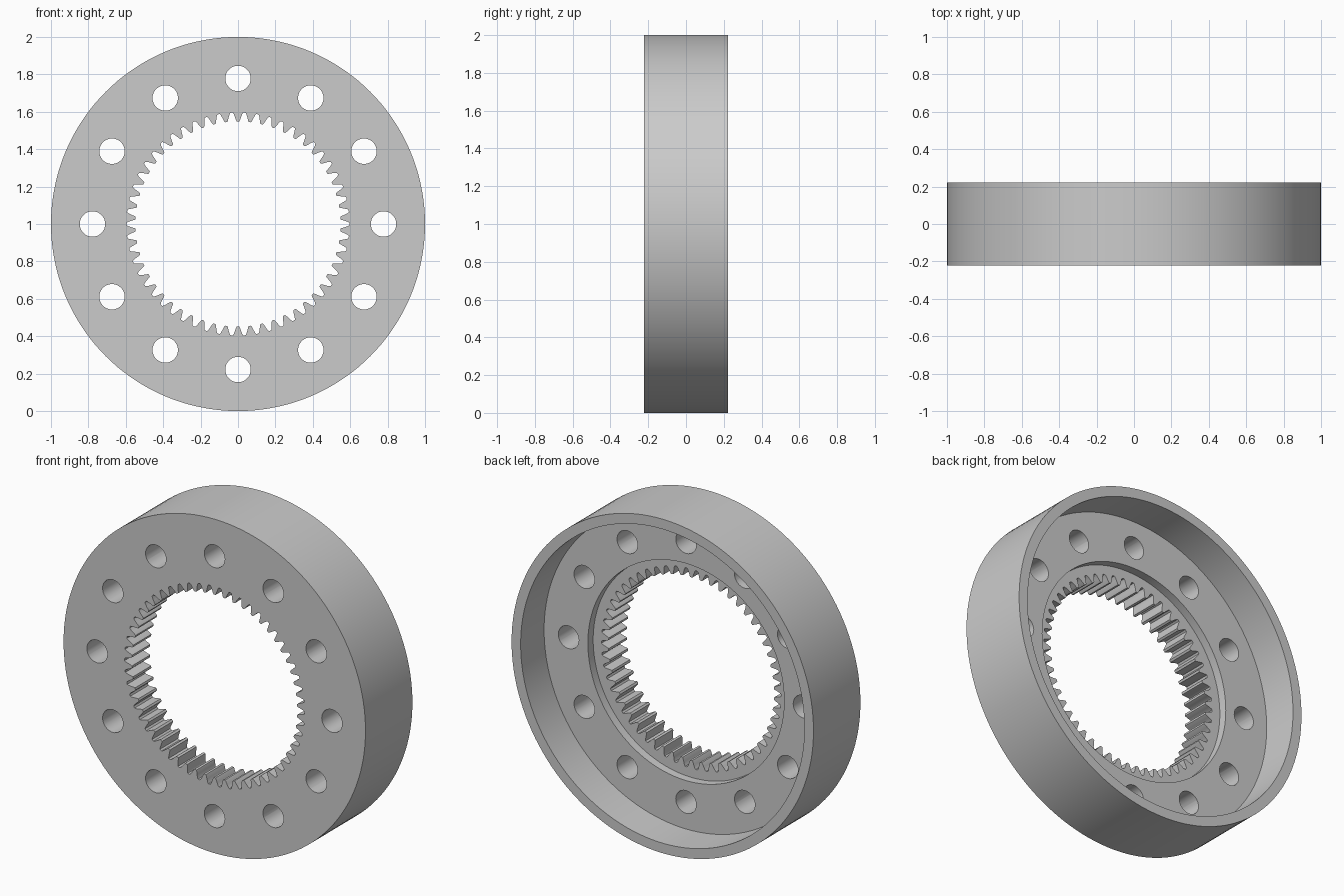
import bpy, bmesh, math
from mathutils import Matrix, Vector

cube = bpy.data.objects.get("Cube")
if cube:
    bpy.data.objects.remove(cube, do_unlink=True)

FRONT, BACK = -0.222, 0.222
FLOOR, TOOTH_BACK = 0.0, -0.05
TEETH, HOLES, SEGMENTS = 54, 12, 144
TIP, ROOT = 0.548, 0.596

steel = bpy.data.materials.new("grey steel")
steel.use_nodes = True
colour = (0.6, 0.6, 0.6, 1)
steel.diffuse_color = colour
steel.node_tree.nodes["Principled BSDF"].inputs["Base Color"].default_value = colour


def make_object(name, bm):
    bmesh.ops.recalc_face_normals(bm, faces=bm.faces)
    mesh = bpy.data.meshes.new(name)
    bm.to_mesh(mesh)
    bm.free()
    obj = bpy.data.objects.new(name, mesh)
    bpy.context.collection.objects.link(obj)
    obj.location.z = 1
    mesh.materials.append(steel)
    return obj


def polar(radius, angle, y):
    return Vector((radius * math.sin(angle), y, radius * math.cos(angle)))


def prism(bm, outline, y0, y1):
    # Extrude a closed outline of (radius, angle) along y
    face = bm.faces.new([bm.verts.new(polar(r, a, y0)) for r, a in outline])
    ext = bmesh.ops.extrude_face_region(bm, geom=[face], use_keep_orig=True)
    verts = [v for v in ext["geom"] if isinstance(v, bmesh.types.BMVert)]
    bmesh.ops.translate(bm, verts=verts, vec=(0, y1 - y0, 0))


# Ring body: cross-section with the outer rim, the recess floor and the inner step
section = [(1, FRONT), (1, BACK), (0.94, BACK), (0.94, FLOOR),
           (0.65, FLOOR), (0.65, TOOTH_BACK), (0.5, TOOTH_BACK), (0.5, FRONT)]
bm = bmesh.new()
rings = []
for i in range(SEGMENTS):
    rings.append([bm.verts.new(polar(r, math.tau * i / SEGMENTS, y)) for r, y in section])
for i, ring in enumerate(rings):
    after = rings[(i + 1) % SEGMENTS]
    for j in range(len(section)):
        k = (j + 1) % len(section)
        bm.faces.new((ring[j], ring[k], after[k], after[j]))
body = make_object("ring_gear", bm)

# Toothed bore: half a tooth, mirrored about its centre and repeated
half = [(0.0, 0.1), (0.1, 0.15), (0.5, 0.25), (0.85, 0.34), (1.0, 0.41)]
tooth = [(h, -w) for h, w in reversed(half)] + half
bore = [(TIP + (ROOT - TIP) * h, math.tau * (i + w) / TEETH)
        for i in range(TEETH) for h, w in tooth]
bm = bmesh.new()
prism(bm, bore, FRONT - 0.1, BACK + 0.1)
bore_cutter = make_object("bore_cutter", bm)

# Bolt holes
bm = bmesh.new()
for i in range(HOLES):
    place = (Matrix.Translation(polar(0.778, math.tau * i / HOLES, FRONT / 2))
             @ Matrix.Rotation(math.pi / 2, 4, "X"))
    bmesh.ops.create_cone(bm, cap_ends=True, segments=32, radius1=0.068,
                          radius2=0.068, depth=0.4, matrix=place)
hole_cutter = make_object("hole_cutter", bm)

# Cut the bore and the holes, then drop the cutters
bpy.context.view_layer.objects.active = body
for cutter in (bore_cutter, hole_cutter):
    cutter.hide_render = True
    cut = body.modifiers.new(cutter.name, "BOOLEAN")
    cut.operation = "DIFFERENCE"
    cut.solver = "EXACT"
    cut.object = cutter
    bpy.ops.object.modifier_apply(modifier=cut.name)
    bpy.data.objects.remove(cutter, do_unlink=True)

bpy.ops.object.select_all(action="DESELECT")
body.select_set(True)
bpy.ops.object.shade_smooth_by_angle(angle=math.radians(25))
